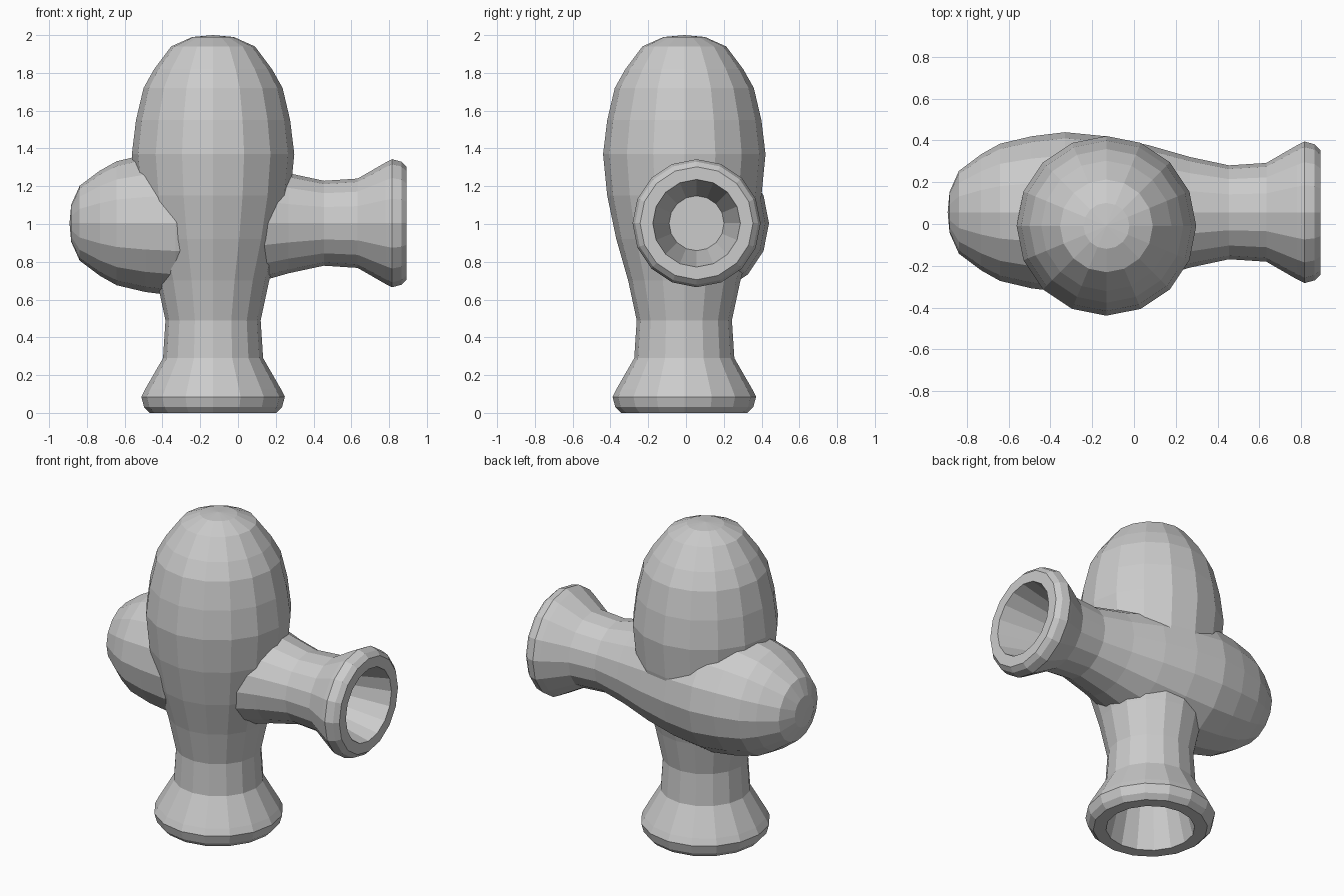
import bpy, bmesh, math
from mathutils import Matrix

if "Cube" in bpy.data.objects:
    bpy.data.objects.remove(bpy.data.objects["Cube"])

SIDES = 16

# (radius, height) from the cavity floor, out over the rim and up to the dome tip
PROFILE = [
    (0.163, 0.40), (0.26, 0.0), (0.335, 0.0), (0.365, 0.03), (0.38, 0.085),
    (0.36, 0.125), (0.265, 0.29), (0.252, 0.49), (0.297, 0.70),
    (0.36, 0.92), (0.408, 1.15), (0.43, 1.37), (0.408, 1.55),
    (0.368, 1.72), (0.312, 1.82), (0.222, 1.94), (0.11, 1.99),
]
TIP = 2.0


def hollow_bulb(name, matrix):
    """Lathe the profile into a flat-shaded bulb with an open flared mouth."""
    bm = bmesh.new()
    rings = []
    for r, z in PROFILE:
        rings.append([bm.verts.new((r * math.cos(2 * math.pi * i / SIDES),
                                    r * math.sin(2 * math.pi * i / SIDES), z))
                      for i in range(SIDES)])
    for a, b in zip(rings, rings[1:]):
        for i in range(SIDES):
            j = (i + 1) % SIDES
            bm.faces.new((a[i], a[j], b[j], b[i]))
    # cavity floor and dome cap
    bm.faces.new(rings[0][::-1])
    tip = bm.verts.new((0, 0, TIP))
    for i in range(SIDES):
        bm.faces.new((rings[-1][i], rings[-1][(i + 1) % SIDES], tip))
    bmesh.ops.recalc_face_normals(bm, faces=bm.faces)
    bm.transform(matrix)
    mesh = bpy.data.meshes.new(name)
    bm.to_mesh(mesh)
    bm.free()
    obj = bpy.data.objects.new(name, mesh)
    bpy.context.collection.objects.link(obj)
    return obj


# Upright bulb, mouth down
hollow_bulb("upright_bulb", Matrix.Translation((-0.132, -0.009, 0)))

# Smaller crossing bulb, mouth facing +x
hollow_bulb("crossing_bulb",
            Matrix.Translation((0.892, 0.056, 1.004))
            @ Matrix.Rotation(-math.pi / 2, 4, 'Y')
            @ Matrix.Scale(0.892, 4))
